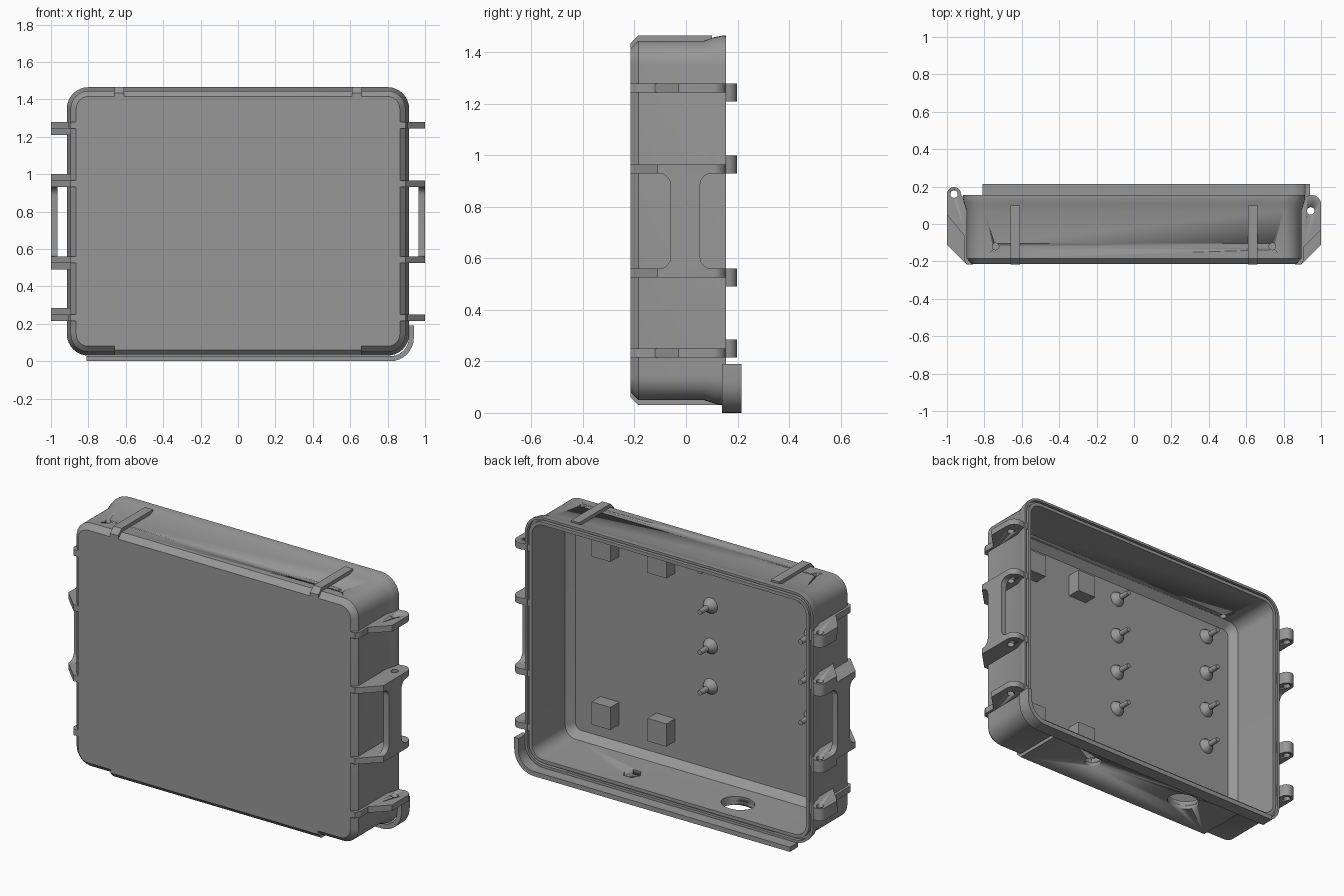
import bpy, bmesh
from math import sin, cos, pi
from mathutils import Vector, Matrix

if "Cube" in bpy.data.objects:
    bpy.data.objects.remove(bpy.data.objects["Cube"])

grey = bpy.data.materials.new("case_grey")
grey.use_nodes = True
grey.diffuse_color = (0.31, 0.31, 0.31, 1)
grey.node_tree.nodes["Principled BSDF"].inputs["Base Color"].default_value = grey.diffuse_color


def finish(name, bm):
    bmesh.ops.recalc_face_normals(bm, faces=bm.faces)
    me = bpy.data.meshes.new(name)
    bm.to_mesh(me)
    bm.free()
    me.materials.append(grey)
    for p in me.polygons:
        p.use_smooth = True
    me.set_sharp_from_angle(angle=0.5)
    ob = bpy.data.objects.new(name, me)
    bpy.context.collection.objects.link(ob)
    return ob


def arc(cx, cy, r, a0, a1, n=8):
    """Points on an arc, angles in degrees."""
    angles = [(a0 + (a1 - a0) * i / n) * pi / 180 for i in range(n + 1)]
    return [(cx + r * cos(a), cy + r * sin(a)) for a in angles]


def prism(name, pts, axis, lo, hi):
    """Extrude a flat outline along an axis."""
    place = {"x": lambda u, v: (lo, u, v),
             "y": lambda u, v: (u, lo, v),
             "z": lambda u, v: (u, v, lo)}[axis]
    bm = bmesh.new()
    face = bm.faces.new([bm.verts.new(place(u, v)) for u, v in pts])
    out = bmesh.ops.extrude_face_region(bm, geom=[face])
    move = Vector([hi - lo if a == axis else 0 for a in "xyz"])
    bmesh.ops.translate(bm, vec=move, verts=[e for e in out["geom"] if isinstance(e, bmesh.types.BMVert)])
    return finish(name, bm)


def drill(ob, x, y, r, lo, hi, n=20, squash=1.0):
    """Cut an upright hole through a part and discard the cutter."""
    outline = [(x + (u - x), y + (v - y) * squash) for u, v in arc(x, y, r, 0, 360, n)[:-1]]
    cutter = prism("hole_cutter", outline, "z", lo, hi)
    cutter.hide_render = True
    mod = ob.modifiers.new("hole", "BOOLEAN")
    mod.operation = "DIFFERENCE"
    mod.solver = "EXACT"
    mod.object = cutter
    deps = bpy.context.evaluated_depsgraph_get()
    me = bpy.data.meshes.new_from_object(ob.evaluated_get(deps))
    ob.modifiers.clear()
    ob.data = me
    bpy.data.objects.remove(cutter)


# Tray shell: rounded rectangles lofted from the outer front, over the rim, to the inner floor
W, BOTTOM, TOP, R = 0.915, 0.03, 1.465, 0.115


def rounded_ring(inset):
    r = max(R - inset, 0.035)
    x, lo, hi = W - inset - r, BOTTOM + inset + r, TOP - inset - r
    return (arc(x, lo, r, -90, 0) + arc(x, hi, r, 0, 90)
            + arc(-x, hi, r, 90, 180) + arc(-x, lo, r, 180, 270))


section = [(0.05, -0.215), (0.02, -0.185), (0.02, 0.07), (0.006, 0.11), (0, 0.14), (0, 0.155),
           (0.014, 0.155), (0.014, 0.135), (0.026, 0.135), (0.026, 0.155),
           (0.045, 0.155), (0.05, -0.14), (0.088, -0.18)]
bm = bmesh.new()
rings = [[bm.verts.new((x, y, z)) for x, z in rounded_ring(inset)] for inset, y in section]
for a, b in zip(rings, rings[1:]):
    for i in range(len(a)):
        j = (i + 1) % len(a)
        bm.faces.new((a[i], a[j], b[j], b[i]))
bm.faces.new(rings[0])
bm.faces.new(rings[-1])
shell = finish("tray_shell", bm)

# Flat base pad
pad = prism("base_pad", [(-0.215, 0.1), (-0.215, 0.06), (-0.185, 0.03), (0.14, 0.03),
                         (0.14, 0.055), (-0.17, 0.055), (-0.185, 0.1)], "x", -0.66, 0.66)

# Cable openings in the base, drain holes in the top
for part in (shell, pad):
    drill(part, -0.34, 0.015, 0.095, -0.1, 0.12, 16, 0.8)
    drill(part, 0.32, 0.03, 0.05, -0.1, 0.12, 6)
for x in (-0.74, 0.74):
    drill(shell, x, -0.12, 0.018, 1.37, 1.5)

# Straps over the top edge
for side, x in (("right", -0.635), ("left", 0.635)):
    prism("top_strap_" + side, [(-0.2155, 1.405), (-0.2155, 1.435), (-0.185, 1.465), (0.1, 1.465),
                                (0.1, 1.43), (-0.18, 1.43), (-0.18, 1.405)], "x", x - 0.026, x + 0.026)

# Overhanging lip along the bottom and around one corner
lip = ([(-0.81, 0.0)] + arc(0.815, 0.125, 0.125, -90, 0) + [(0.94, 0.19), (0.913, 0.19)]
       + arc(0.815, 0.125, 0.098, 0, -90) + [(-0.81, 0.027)])
prism("rim_lip", lip, "y", 0.14, 0.215)

# Side ribs, hinge knuckles and carry handles
rib_bands = [("upper", 1.245, 1.28), ("handle_upper", 0.93, 0.965),
             ("handle_lower", 0.525, 0.56), ("lower", 0.215, 0.25)]
knuckle_bands = [(1.21, 1.28), (0.93, 1.0), (0.49, 0.56), (0.215, 0.285)]


def mirrored(pts, s):
    return [(s * u, v) for u, v in pts]


for s, side in ((1, "left"), (-1, "right")):
    for name, lo, hi in rib_bands:
        foot = [(0.862, -0.2155), (0.895, -0.2155)]
        if "handle" in name:
            slope = [(1.0, -0.11)]
        elif s > 0:
            slope = [(0.91, -0.19), (0.91, -0.12), (1.0, -0.03)]
        else:
            slope = [(0.91, -0.19), (0.91, -0.06), (1.0, 0.05)]
        if s > 0:
            end = arc(0.95, 0.105, 0.05, 0, 90) + [(0.925, 0.15), (0.88, 0.15)]
        else:
            end = [(1.0, 0.11), (0.88, 0.11)]
        rib = prism("rib_%s_%s" % (name, side), mirrored(foot + slope + end, s), "z", lo, hi)
        if s > 0:
            drill(rib, 0.945, 0.07, 0.02, lo - 0.1, hi + 0.1)

    # Grip bar flaring out into the ribs at both ends
    f = 0.045
    grip = (arc(-0.06 - f, 0.56 + f, f, -90, 0) + arc(-0.06 - f, 0.93 - f, f, 0, 90)
            + arc(0.055 + f, 0.93 - f, f, 90, 180) + arc(0.055 + f, 0.56 + f, f, 180, 270))
    prism("handle_grip_" + side, grip, "x", s * 0.965, s * 1.0)

knuckle = ([(-0.88, -0.07), (-0.9, -0.05), (-1.0, 0.06)]
           + arc(-0.9625, 0.16, 0.0375, 180, 0, 12) + [(-0.92, 0.148), (-0.88, 0.148)])
for i, (lo, hi) in enumerate(knuckle_bands):
    ob = prism("hinge_knuckle_%d" % (i + 1), knuckle, "z", lo, hi)
    drill(ob, -0.9625, 0.16, 0.02, lo - 0.1, hi + 0.1)
    if i < len(rib_bands):
        rib = bpy.data.objects["rib_%s_right" % rib_bands[i][0]]
        drill(rib, -0.9625, 0.16, 0.02, lo - 0.1, hi + 0.1)

# Mounting blocks on the inner floor
for x in (0.255, 0.61):
    for z in (0.28, 1.245):
        prism("mounting_block", [(x - 0.06, z - 0.065), (x + 0.06, z - 0.065),
                                 (x + 0.06, z + 0.065), (x - 0.06, z + 0.065)], "y", -0.185, -0.1)

# Standoffs: a flared base with a pin
standoff = [(0.045, 0), (0.04, 0.012), (0.016, 0.04), (0.014, 0.1)]
for x in (-0.03, -0.67):
    for i in range(4):
        bm = bmesh.new()
        for (r0, h0), (r1, h1) in zip(standoff, standoff[1:]):
            turn = Matrix.Translation((x, -0.181 + (h0 + h1) / 2, 0.59 + 0.232 * i)) @ Matrix.Rotation(-pi / 2, 4, "X")
            bmesh.ops.create_cone(bm, cap_ends=True, segments=20, radius1=r0, radius2=r1,
                                  depth=h1 - h0, matrix=turn)
        finish("standoff", bm)
